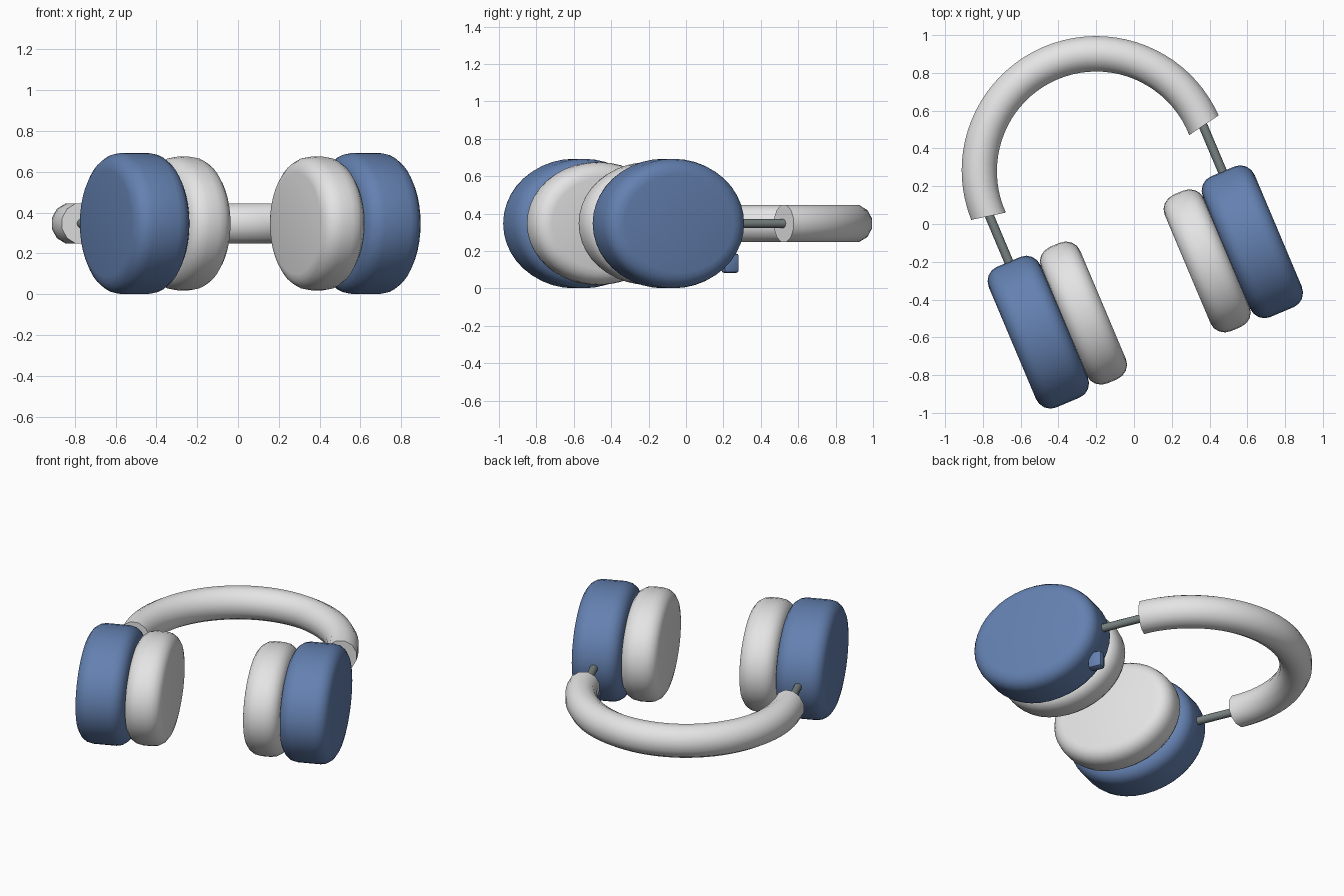
import bpy, bmesh, math
from mathutils import Matrix, Vector

if "Cube" in bpy.data.objects:
    bpy.data.objects.remove(bpy.data.objects["Cube"])

# Local frame: origin at the headband arc centre, whole model turned about z
FRAME = Matrix.Translation((-0.2, 0.282, 0.347)) @ Matrix.Rotation(math.radians(22.9), 4, 'Z')


def material(name, rgb):
    m = bpy.data.materials.new(name)
    m.diffuse_color = (*rgb, 1)
    m.use_nodes = True
    m.node_tree.nodes["Principled BSDF"].inputs["Base Color"].default_value = m.diffuse_color
    return m


BLUE = material("blue", (0.127, 0.22, 0.44))
LIGHT = material("light_grey", (0.78, 0.78, 0.78))
METAL = material("dark_metal", (0.19, 0.22, 0.22))


def finish(bm, name, mat, angle=40):
    bmesh.ops.recalc_face_normals(bm, faces=bm.faces)
    me = bpy.data.meshes.new(name)
    bm.to_mesh(me)
    bm.free()
    me.materials.append(mat)
    ob = bpy.data.objects.new(name, me)
    bpy.context.collection.objects.link(ob)
    ob.matrix_world = FRAME
    bpy.ops.object.select_all(action='DESELECT')
    ob.select_set(True)
    bpy.context.view_layer.objects.active = ob
    bpy.ops.object.shade_smooth_by_angle(angle=math.radians(angle))
    return ob


def loft(name, rings, mat, angle=40):
    """Skin a list of point rings and cap both ends."""
    bm = bmesh.new()
    loops = [[bm.verts.new(p) for p in r] for r in rings]
    n = len(loops[0])
    for a, b in zip(loops, loops[1:]):
        for i in range(n):
            bm.faces.new((a[i], a[(i + 1) % n], b[(i + 1) % n], b[i]))
    bm.faces.new(loops[0])
    bm.faces.new(loops[-1])
    return finish(bm, name, mat, angle)


def oval_puck(name, x0, x1, ry, rz, inset, depth, mat, cy=-0.668, n=40, steps=4):
    """Oval disc along local x with rounded rims."""
    prof = []
    for k in range(steps + 1):
        a = math.pi / 2 * k / steps
        prof.append((depth * (1 - math.sin(a)), inset * (1 - math.cos(a))))
    s = 1 if x1 > x0 else -1
    path = [(x0 + s * d, i) for d, i in reversed(prof)] + [(x1 - s * d, i) for d, i in prof]
    rings = [[(x, cy + (ry - i) * math.cos(2 * math.pi * j / n),
               (rz - i) * math.sin(2 * math.pi * j / n)) for j in range(n)] for x, i in path]
    return loft(name, rings, mat)


# Headband: half-circle tube whose end cuts lean slightly
rings = []
for k in range(41):
    t = math.pi * k / 40
    c = math.cos(t)
    lean = t + math.radians(11) * math.copysign(abs(c) ** 9, c)
    centre = Vector((0.619 * c, 0.619 * math.sin(t), 0))
    out = Vector((math.cos(lean), math.sin(lean), 0))
    rings.append([centre + out * 0.097 * math.cos(a) + Vector((0, 0, 0.102 * math.sin(a)))
                  for a in [math.pi / 6 * (j + 0.5) for j in range(12)]])
loft("headband", rings, LIGHT, 50)

for side, s in (("right", 1), ("left", -1)):
    # Ear cup shell and cushion
    oval_puck(side + "_ear_cup", s * 0.466, s * 0.764, 0.404, 0.346, 0.085, 0.08, BLUE)
    oval_puck(side + "_ear_cushion", s * 0.243, s * 0.468, 0.392, 0.328, 0.08, 0.085, LIGHT)
    # Slider rod joining cup and headband
    loft(side + "_slider_rod",
         [[(s * 0.614 + 0.024 * math.cos(a), y, 0.024 * math.sin(a))
           for a in [math.pi / 6 * j for j in range(12)]] for y in (-0.32, 0.05)], METAL)

# Small control button on the rim of the right cup
bm = bmesh.new()
bmesh.ops.create_cube(bm, size=1, matrix=Matrix.Translation((0.615, -0.31, -0.212))
                      @ Matrix.Diagonal((0.06, 0.09, 0.106, 1)))
bmesh.ops.bevel(bm, geom=bm.edges[:], offset=0.018, segments=2, profile=0.5, affect='EDGES')
finish(bm, "control_button", BLUE)
